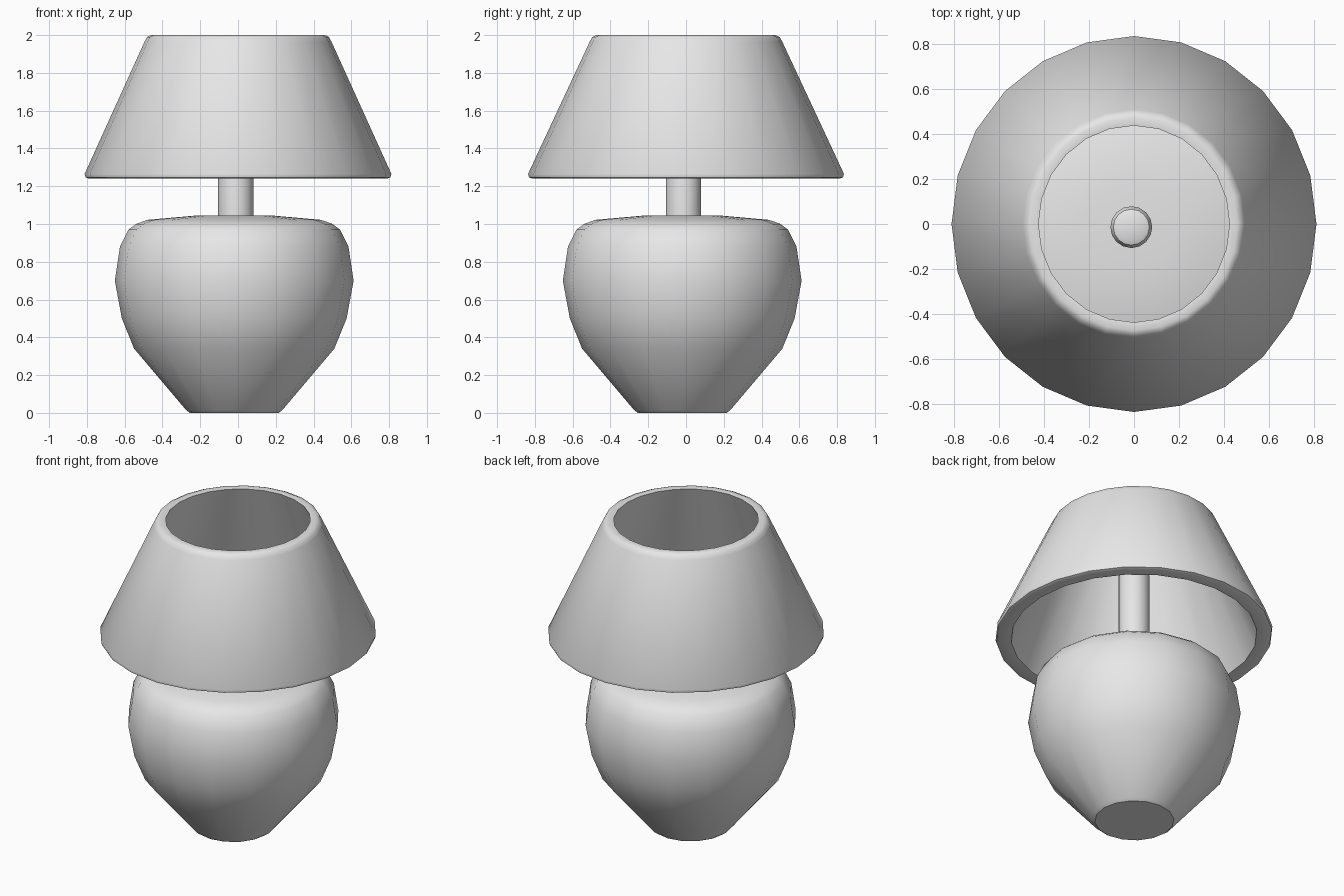
import bpy
import math

cube = bpy.data.objects.get("Cube")
if cube:
    bpy.data.objects.remove(cube, do_unlink=True)

grey = bpy.data.materials.new("light_grey")
grey.use_nodes = True
grey.diffuse_color = (0.8, 0.8, 0.8, 1)
grey.node_tree.nodes["Principled BSDF"].inputs["Base Color"].default_value = (0.8, 0.8, 0.8, 1)


def lathe(name, profile, sides, centre=(0, 0), stretch=(1, 1), closed=False, angle=35):
    """Spin (radius, height) points around z; open profiles get end caps."""
    verts = []
    for r, z in profile:
        for i in range(sides):
            a = 2 * math.pi * i / sides
            verts.append((centre[0] + r * stretch[0] * math.cos(a),
                          centre[1] + r * stretch[1] * math.sin(a), z))
    rings = len(profile)
    faces = []
    for k in range(rings if closed else rings - 1):
        low, high = k * sides, (k + 1) % rings * sides
        for i in range(sides):
            j = (i + 1) % sides
            faces.append((low + i, low + j, high + j, high + i))
    if not closed:
        faces.append(tuple(reversed(range(sides))))
        faces.append(tuple(range((rings - 1) * sides, rings * sides)))
    mesh = bpy.data.meshes.new(name)
    mesh.from_pydata(verts, [], faces)
    mesh.materials.append(grey)
    obj = bpy.data.objects.new(name, mesh)
    bpy.context.collection.objects.link(obj)
    bpy.ops.object.select_all(action="DESELECT")
    obj.select_set(True)
    bpy.context.view_layer.objects.active = obj
    bpy.ops.object.shade_smooth_by_angle(angle=math.radians(angle))
    return obj


# Rounded jar-shaped base
lathe("base", [(0.235, 0), (0.255, 0.015), (0.53, 0.34), (0.595, 0.5), (0.632, 0.7),
               (0.605, 0.88), (0.56, 0.97), (0.52, 1.0), (0.46, 1.022), (0.2, 1.045)],
      16, centre=(-0.02, -0.02))

# Stem with a rounded top, hidden inside the shade
lathe("stem", [(0.093, 1.0), (0.093, 1.66), (0.08, 1.69), (0.055, 1.7)],
      16, centre=(-0.012, -0.014))

# Thick conical shade, open at both ends, with softened rims
lathe("shade", [(0.72, 1.245), (0.79, 1.24), (0.807, 1.247), (0.812, 1.265),
                (0.495, 1.965), (0.482, 1.99), (0.46, 2.0), (0.425, 1.995)],
      24, stretch=(1, 1.03), closed=True, angle=50)
